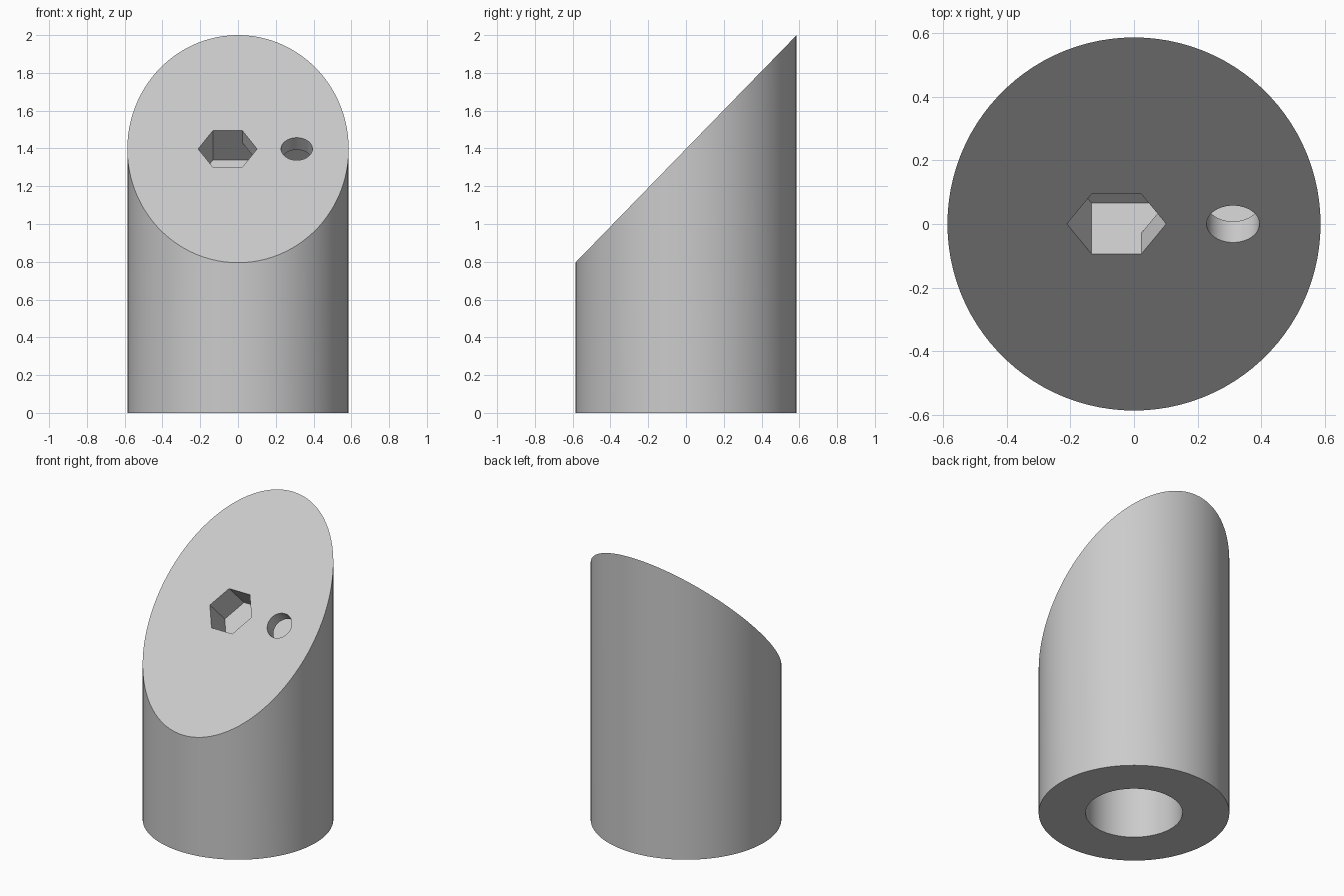
import bpy, bmesh, math
from mathutils import Matrix

if "Cube" in bpy.data.objects:
    bpy.data.objects.remove(bpy.data.objects["Cube"], do_unlink=True)

RADIUS = 0.586
FRONT_TOP, BACK_TOP = 0.795, 2.0
MID = (FRONT_TOP + BACK_TOP) / 2
SLOPE = (BACK_TOP - FRONT_TOP) / (2 * RADIUS)
HEX_X, HOLE_X, HEX_R = -0.055, 0.311, 0.156
POCKET = 0.223

# Frame whose local z is the normal of the slanted face
slant = Matrix.Translation((0, 0, MID)) @ Matrix.Rotation(math.atan(SLOPE), 4, "X")

grey = bpy.data.materials.new("light_grey")
grey.use_nodes = True
grey.diffuse_color = (0.6, 0.6, 0.6, 1)
grey.node_tree.nodes["Principled BSDF"].inputs["Base Color"].default_value = (0.6, 0.6, 0.6, 1)


def ring(cx, radius, sides):
    return [(cx + radius * math.cos(math.tau * i / sides),
             radius * math.sin(math.tau * i / sides)) for i in range(sides)]


def prism(name, outline, low, high, matrix=Matrix()):
    bm = bmesh.new()
    bottom = bm.faces.new([bm.verts.new((x, y, low)) for x, y in outline])
    top = bmesh.ops.extrude_face_region(bm, geom=[bottom])["geom"]
    for v in top:
        if isinstance(v, bmesh.types.BMVert):
            v.co.z = high
    bmesh.ops.recalc_face_normals(bm, faces=bm.faces)
    bm.transform(matrix)
    mesh = bpy.data.meshes.new(name)
    bm.to_mesh(mesh)
    bm.free()
    mesh.materials.append(grey)
    obj = bpy.data.objects.new(name, mesh)
    bpy.context.collection.objects.link(obj)
    return obj


# Post with a slanted top
post = prism("slanted_post", ring(0, RADIUS, 100), 0, MID)
for v in post.data.vertices:
    if v.co.z > 0.5:
        v.co.z = MID + SLOPE * v.co.y

# Hidden channel: a hexagon swept sideways from the hex pocket to the round hole
channel = [(x + (HOLE_X if x > 0 else HEX_X), y) for x, y in ring(0, HEX_R, 6)]

cutters = [
    prism("socket_cutter", ring(0, 0.298, 100), -0.1, 0.6),
    prism("hex_cutter", ring(HEX_X, HEX_R, 6), -POCKET, 0.1, slant),
    prism("channel_cutter", channel, -POCKET, -0.092, slant),
    prism("hole_cutter", ring(HOLE_X, 0.083, 64), -0.15, 0.1, slant),
]

bpy.ops.object.select_all(action="DESELECT")
bpy.context.view_layer.objects.active = post
post.select_set(True)
for cutter in cutters:
    cutter.hide_render = True
    mod = post.modifiers.new(cutter.name, "BOOLEAN")
    mod.operation = "DIFFERENCE"
    mod.solver = "EXACT"
    mod.object = cutter
    bpy.ops.object.modifier_apply(modifier=mod.name)
    bpy.data.objects.remove(cutter, do_unlink=True)

bpy.ops.object.shade_smooth_by_angle(angle=math.radians(30))
